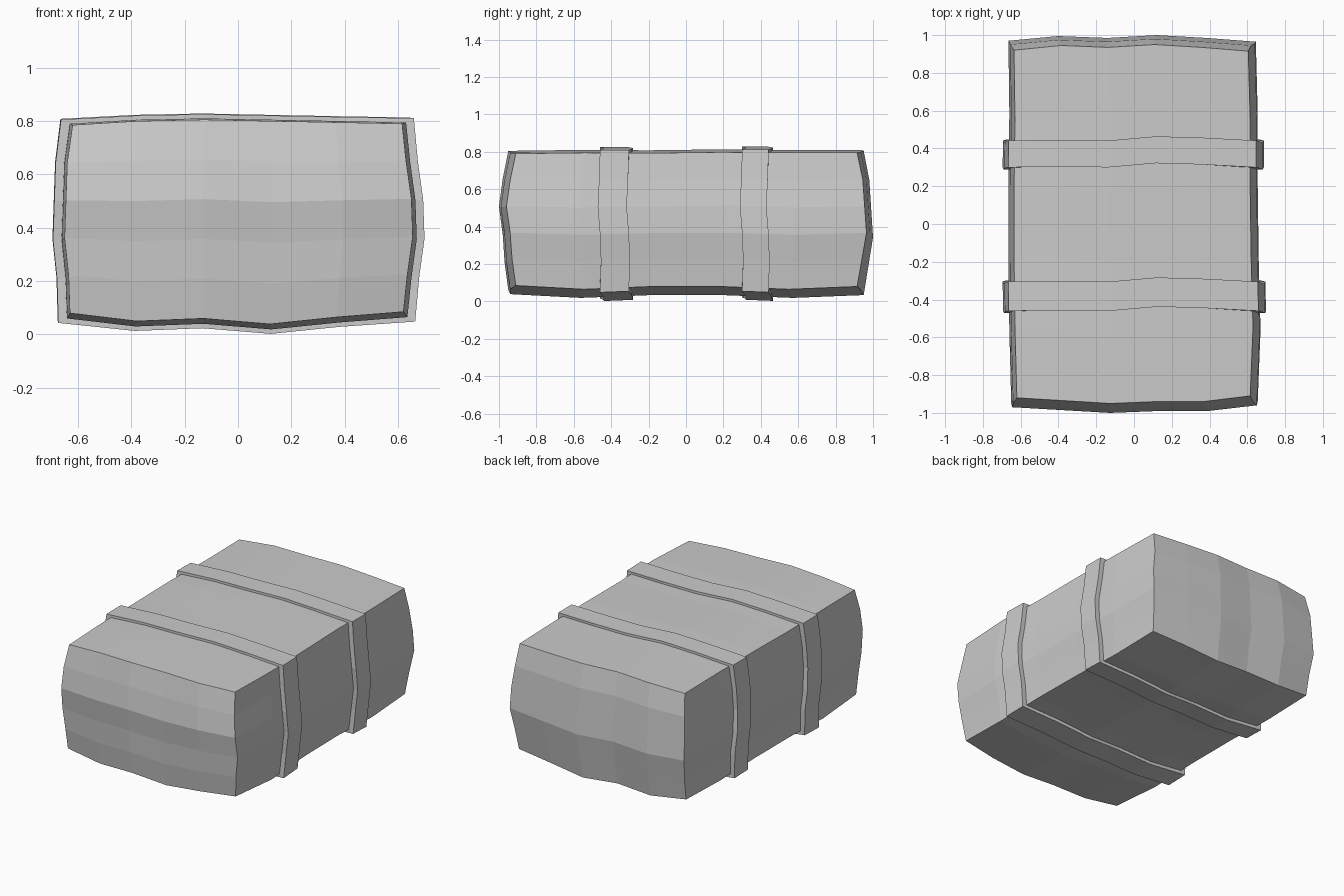
import bpy, bmesh
from math import floor

if "Cube" in bpy.data.objects:
    bpy.data.objects.remove(bpy.data.objects["Cube"])

N = 5  # divisions along each axis

# Each side of the bale: one profile along it plus one bulge across it
FRONT = ([.935, .95, .965, .955, .955, .925], [-.015, .005, .015, .035, .015, -.015])   # x, z
BACK = ([.94, .965, .955, .97, .955, .935], [-.02, .005, .03, .02, .01, -.02])          # x, z
RIGHT = ([.63, .645, .635, .63, .63, .62], [-.01, .005, .025, .02, .0, -.015])          # y, z
LEFT = ([.63, .64, .645, .645, .64, .645], [.0, .005, .02, .015, .01, -.01])            # y, z
TOP = ([.79, .805, .81, .805, .80, .795], [-.005, .0, -.002, .003, .0, .0])             # x, y
BOTTOM = ([.065, .035, .045, .024, .05, .07], [.015, -.005, .01, .01, -.005, .01])      # x, y


def sample(values, t):
    a = min(int(floor(t)), N - 1)
    return values[a] + (values[a + 1] - values[a]) * (t - a)


def side(profile, a, b):
    return sample(profile[0], a) + sample(profile[1], b)


def mix(a, b, t):
    return a + (b - a) * t / N


def bale_point(i, j, k):
    return (mix(-side(LEFT, j, k), side(RIGHT, j, k), i),
            mix(-side(FRONT, i, k), side(BACK, i, k), j),
            mix(side(BOTTOM, i, j), side(TOP, i, j), k))


def finish(bm, name):
    bmesh.ops.recalc_face_normals(bm, faces=bm.faces)
    mesh = bpy.data.meshes.new(name)
    bm.to_mesh(mesh)
    bm.free()
    obj = bpy.data.objects.new(name, mesh)
    bpy.context.collection.objects.link(obj)
    return obj


# Lumpy bale body: the six sides of a 5 x 5 x 5 lattice
bm = bmesh.new()
verts = {}


def vert(key):
    if key not in verts:
        verts[key] = bm.verts.new(bale_point(*key))
    return verts[key]


for axis in range(3):
    for end in (0, N):
        for a in range(N):
            for b in range(N):
                quad = []
                for da, db in ((0, 0), (1, 0), (1, 1), (0, 1)):
                    key = [a + da, b + db]
                    key.insert(axis, end)
                    quad.append(vert(tuple(key)))
                bm.faces.new(quad)
finish(bm, "bale_body")

# Straps: closed bands following the bale's outline
outline = ([(i, 0) for i in range(N)] + [(N, k) for k in range(N)]
           + [(i, N) for i in range(N, 0, -1)] + [(0, k) for k in range(N, 0, -1)])
SWAY_X = [0, .003, 0, .022, .015, 0]
SWAY_Z = [0, .005, .0, -.012, -.005, 0]


def strap(name, y0, y1):
    bm = bmesh.new()
    rings = []
    for y, out in ((y0, -.3), (y0, 1), (y1, 1), (y1, -.3)):
        ring = []
        for i, k in outline:
            x, _, z = bale_point(i, (y + .95) / 1.9 * N, k)
            x += out * .032 * ((i == N) - (i == 0))
            z += out * (.016 * (k == N) - .021 * (k == 0))
            ring.append(bm.verts.new((x, y + SWAY_X[i] + SWAY_Z[k], z)))
        rings.append(ring)
    n = len(outline)
    for r in range(4):
        p, q = rings[r], rings[(r + 1) % 4]
        for s in range(n):
            t = (s + 1) % n
            bm.faces.new((p[s], p[t], q[t], q[s]))
    finish(bm, name)


strap("front_strap", -.46, -.305)
strap("back_strap", .30, .442)
